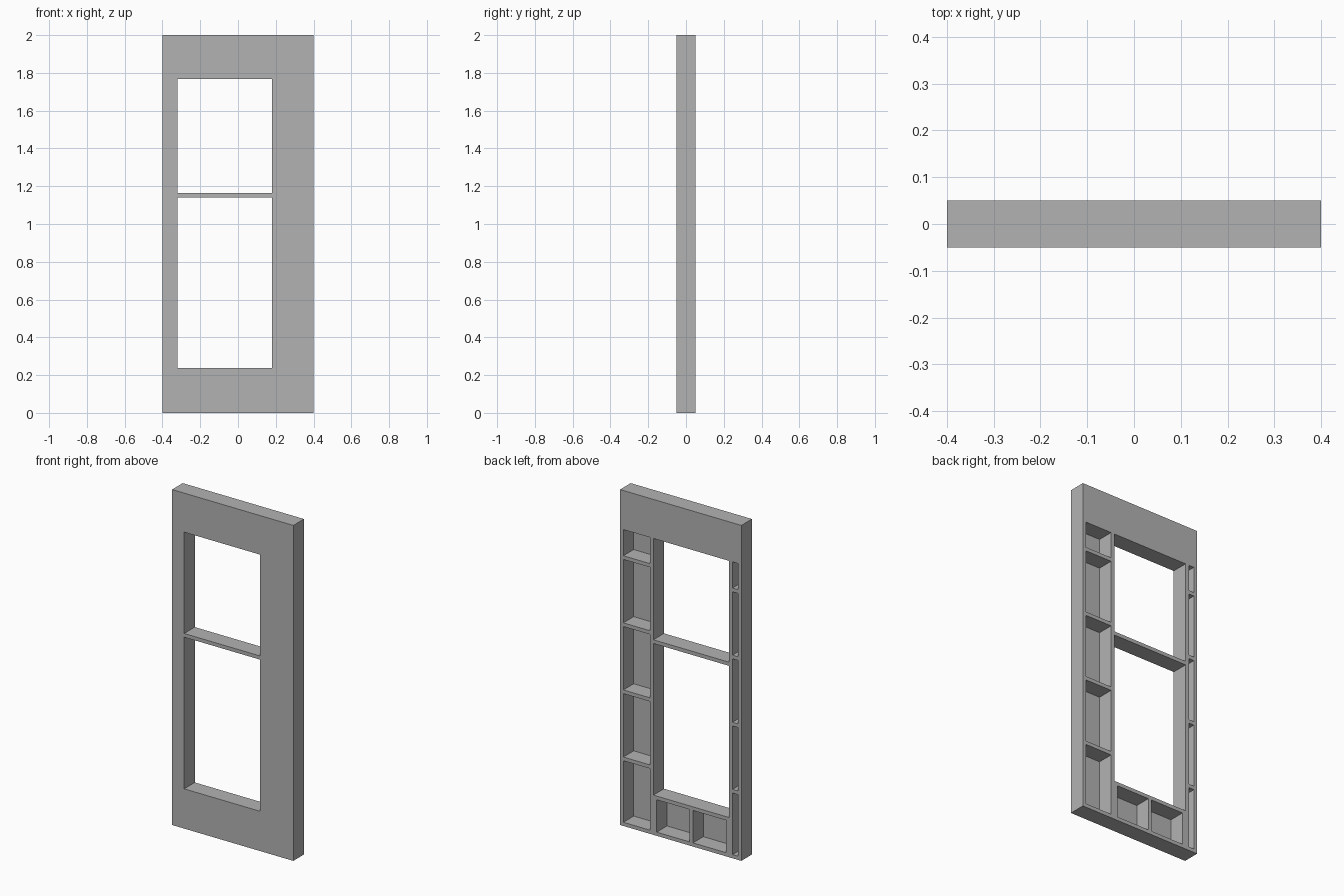
import bpy
import bmesh
from mathutils import Matrix, Vector

if "Cube" in bpy.data.objects:
    bpy.data.objects.remove(bpy.data.objects["Cube"])

WIDTH, DEPTH, HEIGHT = 0.8, 0.1, 2.0
BAR = 0.022      # thickness of the ribs and edge strips
SKIN = 0.003     # thin sheet closing the front of the recesses
LEFT, RIGHT = 0.18, -0.32            # sides of the window openings
SILL, HEAD = 0.237, 1.767            # bottom and top of the openings
MULLION = 1.152

grey = bpy.data.materials.new("grey")
grey.use_nodes = True
colour = (0.45, 0.45, 0.45, 1)
grey.diffuse_color = colour
grey.node_tree.nodes["Principled BSDF"].inputs["Base Color"].default_value = colour


def add_box(bm, x, y, z):
    """Box spanning the (low, high) pairs x, y and z."""
    spans = (x, y, z)
    centre = Vector([(a + b) / 2 for a, b in spans])
    size = Vector([b - a for a, b in spans])
    bmesh.ops.create_cube(bm, size=1, matrix=Matrix.Translation(centre) @ Matrix.Diagonal(size).to_4x4())


def make_object(name, boxes):
    bm = bmesh.new()
    for box in boxes:
        add_box(bm, *box)
    mesh = bpy.data.meshes.new(name)
    bm.to_mesh(mesh)
    bm.free()
    mesh.materials.append(grey)
    obj = bpy.data.objects.new(name, mesh)
    bpy.context.collection.objects.link(obj)
    return obj


side, face = WIDTH / 2, DEPTH / 2
through = (-DEPTH, DEPTH)
recess = (-face + SKIN, DEPTH)

# Two window openings, split by a thin mullion
cuts = [((RIGHT, LEFT), through, (SILL, MULLION - BAR / 2)),
        ((RIGHT, LEFT), through, (MULLION + BAR / 2, HEAD))]

# Ladder of recesses beside the openings, wide on the left and narrow on the right
ribs = [0.4 * i for i in range(1, 5)]
bottoms = [BAR] + [z + BAR / 2 for z in ribs]
tops = [z - BAR / 2 for z in ribs] + [HEAD]
for column in ((LEFT + BAR, side - BAR), (-side + BAR, RIGHT - BAR)):
    cuts += [(column, recess, span) for span in zip(bottoms, tops)]

# Pair of recesses under the lower opening
middle = (LEFT + RIGHT) / 2
for column in ((RIGHT + BAR, middle - BAR / 2), (middle + BAR / 2, LEFT - BAR)):
    cuts.append((column, recess, (BAR, SILL - BAR)))

# Panel body with all openings and recesses cut out
panel = make_object("wall_panel", [((-side, side), (-face, face), (0, HEIGHT))])
cutter = make_object("cutter", cuts)
cutter.hide_render = True
cut = panel.modifiers.new("openings", 'BOOLEAN')
cut.operation = 'DIFFERENCE'
cut.solver = 'EXACT'
cut.object = cutter
bpy.context.view_layer.objects.active = panel
bpy.ops.object.modifier_apply(modifier=cut.name)
bpy.data.objects.remove(cutter)
